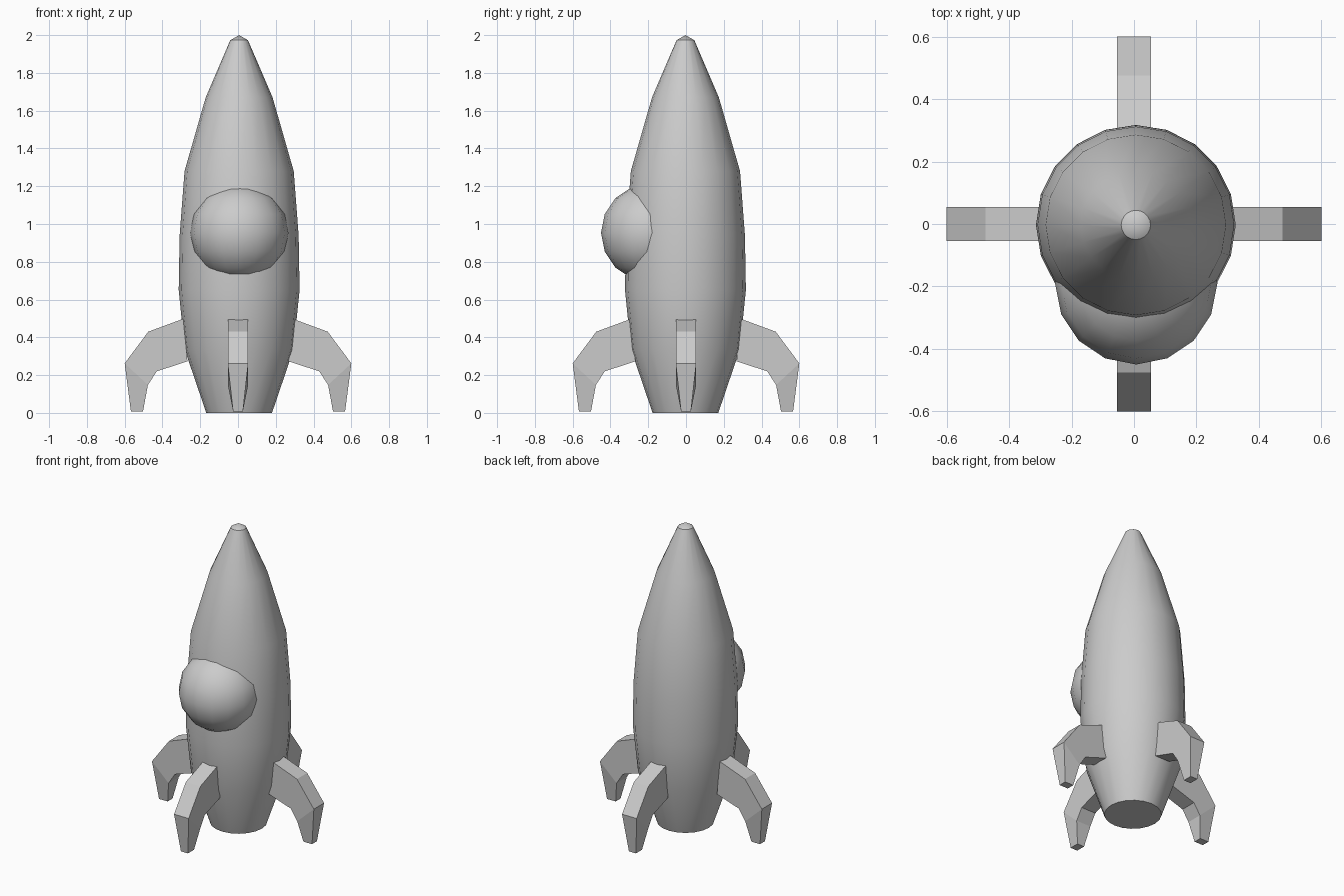
import bpy, bmesh, math
from mathutils import Matrix

if "Cube" in bpy.data.objects:
    bpy.data.objects.remove(bpy.data.objects["Cube"])


def finish(bm, name, smooth):
    bmesh.ops.recalc_face_normals(bm, faces=bm.faces)
    me = bpy.data.meshes.new(name)
    bm.to_mesh(me)
    bm.free()
    ob = bpy.data.objects.new(name, me)
    bpy.context.collection.objects.link(ob)
    if smooth:
        bpy.ops.object.select_all(action='DESELECT')
        bpy.context.view_layer.objects.active = ob
        ob.select_set(True)
        bpy.ops.object.shade_smooth_by_angle(angle=math.radians(30))
    return ob


# Hull: lathed profile with 20 sides, flat base and small pointed nose
SIDES = 20
CX, CY = 0.006, -0.003
profile = [(0.174, 0.0), (0.288, 0.335), (0.32, 0.65), (0.315, 0.94),
           (0.289, 1.28), (0.177, 1.67), (0.047, 1.973)]
bm = bmesh.new()
rings = []
for r, z in profile:
    rings.append([bm.verts.new((CX + r * math.cos(math.tau * i / SIDES),
                                CY + r * math.sin(math.tau * i / SIDES), z))
                  for i in range(SIDES)])
for a, b in zip(rings, rings[1:]):
    for i in range(SIDES):
        j = (i + 1) % SIDES
        bm.faces.new((a[i], a[j], b[j], b[i]))
bm.faces.new(rings[0])
tip = bm.verts.new((CX, CY, 2.0))
for i in range(SIDES):
    bm.faces.new((rings[-1][i], rings[-1][(i + 1) % SIDES], tip))
finish(bm, "hull", True)

# Bubble window: low-poly sphere half sunk into the front
bm = bmesh.new()
bmesh.ops.create_uvsphere(bm, u_segments=16, v_segments=8, radius=0.26,
                          matrix=Matrix.Translation((0.007, -0.19, 0.953)))
finish(bm, "bubble_window", True)

# Landing legs: (outer point, inner point, half width) for each section
leg = [((0.285, 0.50), (0.268, 0.273), 0.054),
       ((0.475, 0.43), (0.43, 0.22), 0.054),
       ((0.60, 0.262), (0.477, 0.148), 0.054),
       ((0.567, 0.008), (0.503, 0.008), 0.026)]
for k, side in enumerate(("right", "back", "left", "front")):
    bm = bmesh.new()
    secs = []
    for (ox, oz), (ix, iz), w in leg:
        secs.append([bm.verts.new(p) for p in
                     ((ox, -w, oz), (ox, w, oz), (ix, w, iz), (ix, -w, iz))])
    for a, b in zip(secs, secs[1:]):
        for i in range(4):
            j = (i + 1) % 4
            bm.faces.new((a[i], a[j], b[j], b[i]))
    bm.faces.new(secs[0])
    bm.faces.new(secs[-1])
    bmesh.ops.rotate(bm, verts=bm.verts,
                     matrix=Matrix.Rotation(k * math.pi / 2, 3, 'Z'))
    finish(bm, side + "_leg", False)
